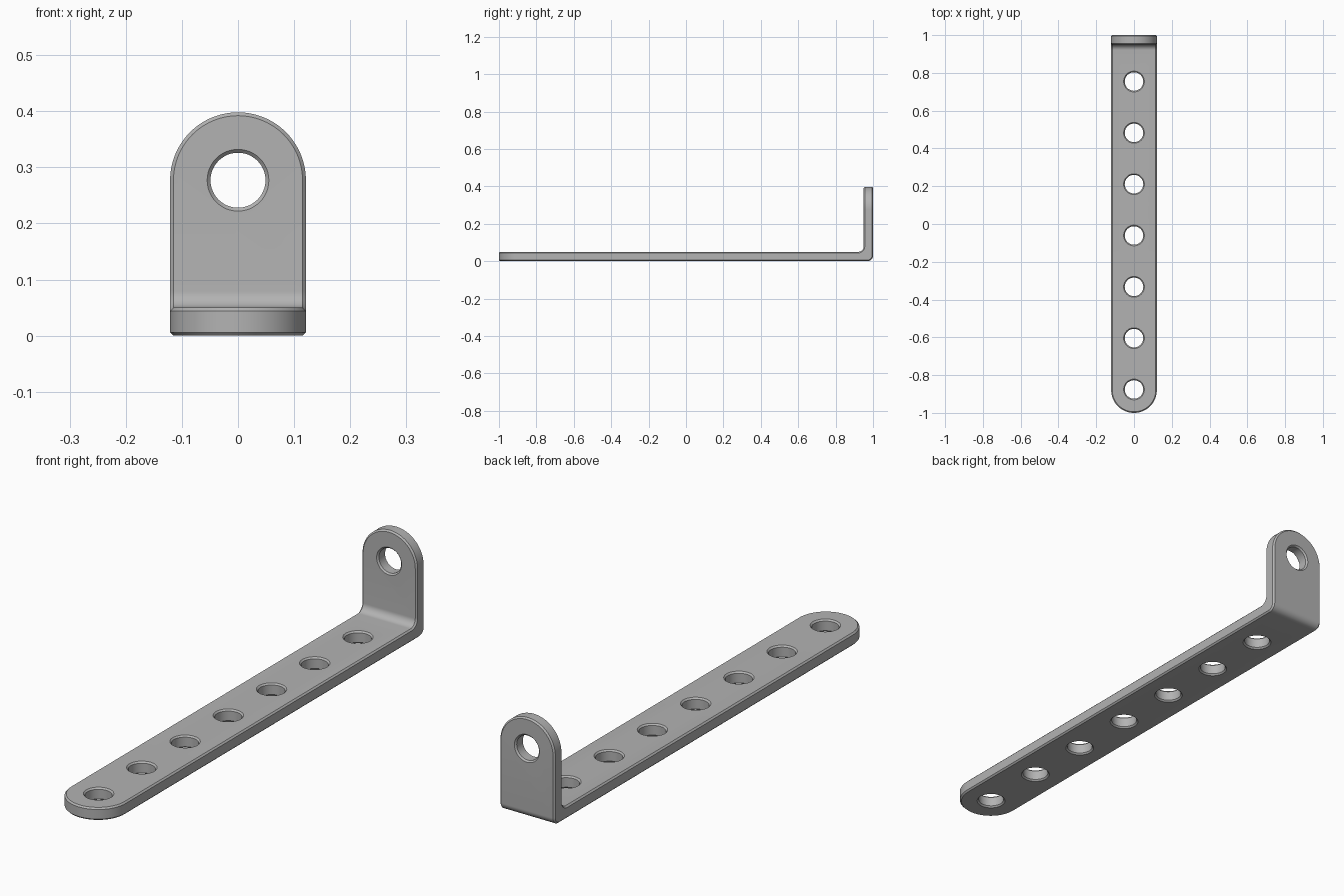
import bpy, bmesh
from math import sin, cos, pi, radians
from mathutils import Matrix, Vector

old = bpy.data.objects.get("Cube")
if old:
    bpy.data.objects.remove(old, do_unlink=True)

HALF_W = 0.121      # half width and end radius
THICK = 0.05
CHAMFER = 0.006
HOLE_R = 0.049
BEND_R = 0.03
TOP = 0.398
PITCH = 0.2717
FIRST_HOLE = -1 + HALF_W

steel = bpy.data.materials.new("brushed grey")
steel.use_nodes = True
grey = (0.45, 0.45, 0.45, 1)
steel.diffuse_color = grey
steel.node_tree.nodes["Principled BSDF"].inputs["Base Color"].default_value = grey


def make_object(name, bm):
    bmesh.ops.recalc_face_normals(bm, faces=bm.faces[:])
    mesh = bpy.data.meshes.new(name)
    bm.to_mesh(mesh)
    bm.free()
    mesh.materials.append(steel)
    obj = bpy.data.objects.new(name, mesh)
    bpy.context.collection.objects.link(obj)
    return obj


def build_strip():
    """Loft an L-shaped strip with rounded ends through (half width, inner, outer) stations."""
    ends, bends = 28, 10
    stations = []
    # rounded front end
    for i in range(ends + 1):
        t = pi / 2 * i / ends
        y = FIRST_HOLE - HALF_W * cos(t)
        stations.append((HALF_W * sin(t), (y, THICK), (y, 0)))
    # bend, with separate inside and outside fillets
    ci = (1 - THICK - BEND_R, THICK + BEND_R)
    co = (1 - BEND_R, BEND_R)
    for i in range(bends + 1):
        a = pi / 2 * i / bends
        inner, outer = [(c[0] + BEND_R * sin(a), c[1] - BEND_R * cos(a)) for c in (ci, co)]
        stations.append((HALF_W, inner, outer))
    # rounded top of the upright tab
    for i in range(ends + 1):
        t = pi / 2 * i / ends
        z = TOP - HALF_W + HALF_W * sin(t)
        stations.append((HALF_W * cos(t), (1 - THICK, z), (1, z)))

    bm = bmesh.new()
    rings = []
    for w, inner, outer in stations:
        corners = ((-w, *inner), (w, *inner), (w, *outer), (-w, *outer))
        rings.append([bm.verts.new(c) for c in corners])
    for a, b in zip(rings, rings[1:]):
        for k in range(4):
            n = (k + 1) % 4
            bm.faces.new((a[k], a[n], b[n], b[k]))
    bmesh.ops.remove_doubles(bm, verts=bm.verts[:], dist=1e-5)
    bmesh.ops.dissolve_limit(bm, angle_limit=radians(0.5), verts=bm.verts[:], edges=bm.edges[:])
    return make_object("bent_strip", bm)


def add_hole(bm, matrix, sides=48):
    """Add a hole cutter that flares at both faces of the plate."""
    flare = 0.016
    reach = THICK / 2 - CHAMFER
    profile = ((HOLE_R + flare, -reach - flare), (HOLE_R, -reach),
               (HOLE_R, reach), (HOLE_R + flare, reach + flare))
    rings = []
    for r, h in profile:
        angles = [2 * pi * i / sides for i in range(sides)]
        rings.append([bm.verts.new(matrix @ Vector((r * cos(a), r * sin(a), h))) for a in angles])
    for a, b in zip(rings, rings[1:]):
        for i in range(sides):
            n = (i + 1) % sides
            bm.faces.new((a[i], a[n], b[n], b[i]))
    bm.faces.new(rings[0][::-1])
    bm.faces.new(rings[-1])


strip = build_strip()

# seven holes along the bar and one through the upright tab
bm = bmesh.new()
for i in range(7):
    add_hole(bm, Matrix.Translation((0, FIRST_HOLE + 0.003 + PITCH * i, THICK / 2)))
add_hole(bm, Matrix.Translation((0, 1 - THICK / 2, TOP - HALF_W)) @ Matrix.Rotation(pi / 2, 4, 'X'))
cutter = make_object("hole_cutter", bm)
cutter.hide_render = True

# chamfer the rim, then cut the holes
bevel = strip.modifiers.new("rim chamfer", 'BEVEL')
bevel.width = CHAMFER
bevel.segments = 1
bevel.limit_method = 'ANGLE'
bevel.angle_limit = radians(45)
cut = strip.modifiers.new("holes", 'BOOLEAN')
cut.operation = 'DIFFERENCE'
cut.solver = 'EXACT'
cut.object = cutter

# bake the modifiers and drop the cutter
bpy.context.view_layer.update()
graph = bpy.context.evaluated_depsgraph_get()
baked = bpy.data.meshes.new_from_object(strip.evaluated_get(graph))
strip.modifiers.clear()
strip.data = baked
bpy.data.objects.remove(cutter, do_unlink=True)

# smooth curves, sharp edges
bpy.ops.object.select_all(action='DESELECT')
strip.select_set(True)
bpy.context.view_layer.objects.active = strip
bpy.ops.object.shade_smooth_by_angle(angle=radians(30))
